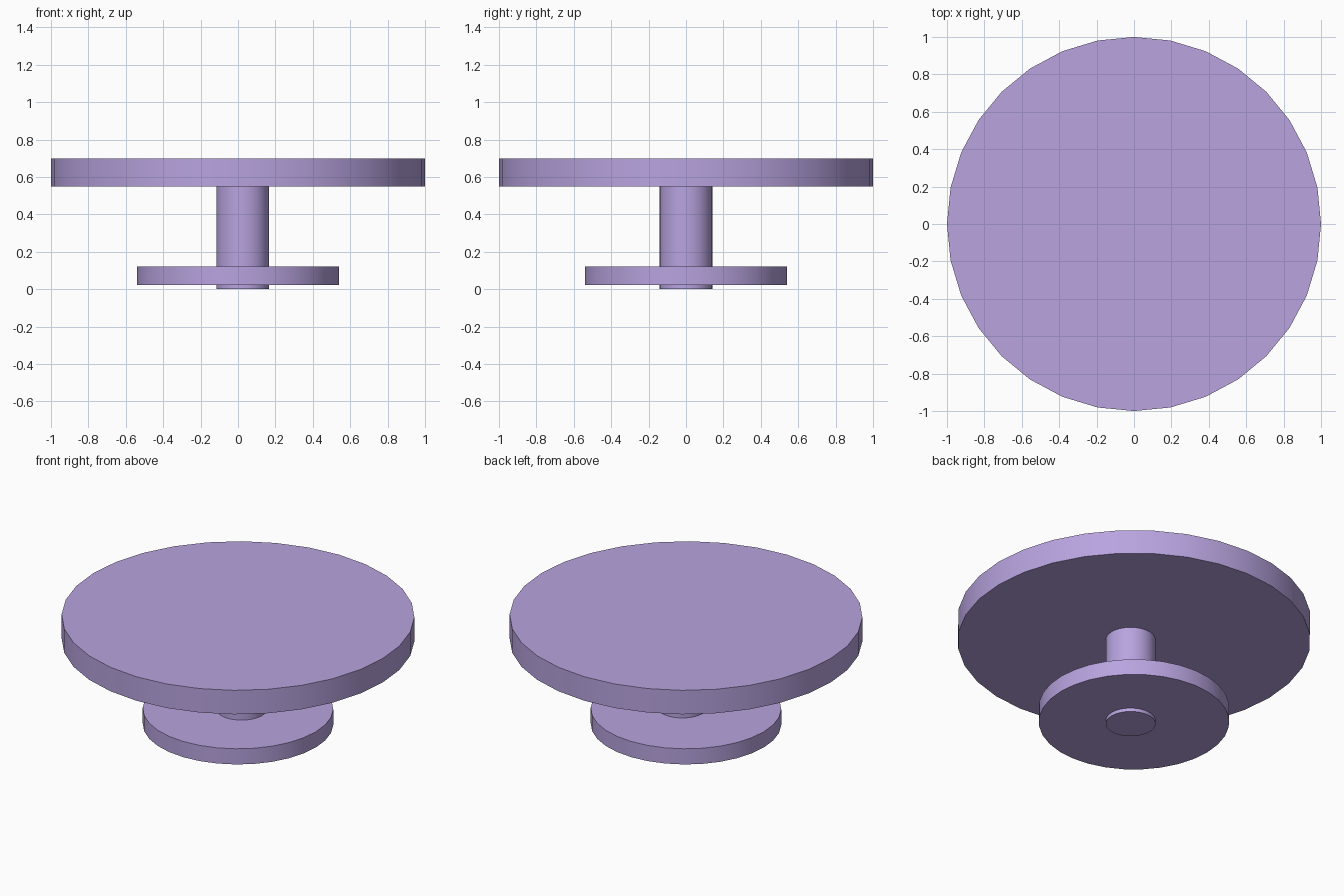
import bpy, math

if "Cube" in bpy.data.objects:
    bpy.data.objects.remove(bpy.data.objects["Cube"])

mat = bpy.data.materials.new("lavender")
mat.diffuse_color = (0.48, 0.37, 0.74, 1)
mat.use_nodes = True
mat.node_tree.nodes["Principled BSDF"].inputs["Base Color"].default_value = mat.diffuse_color


def disc(name, radius, z0, z1, x=0.0):
    bpy.ops.mesh.primitive_cylinder_add(
        vertices=32, radius=radius, depth=z1 - z0, location=(x, 0, (z0 + z1) / 2))
    ob = bpy.context.object
    ob.name = name
    ob.data.materials.append(mat)
    bpy.ops.object.shade_smooth_by_angle(angle=math.radians(30))
    return ob


# round top
disc("table_top", 1.0, 0.55, 0.70)
# pedestal, slightly off centre, poking through the base
disc("column", 0.141, 0.0, 0.56, x=0.025)
# round foot plate
disc("base_plate", 0.54, 0.022, 0.12)
